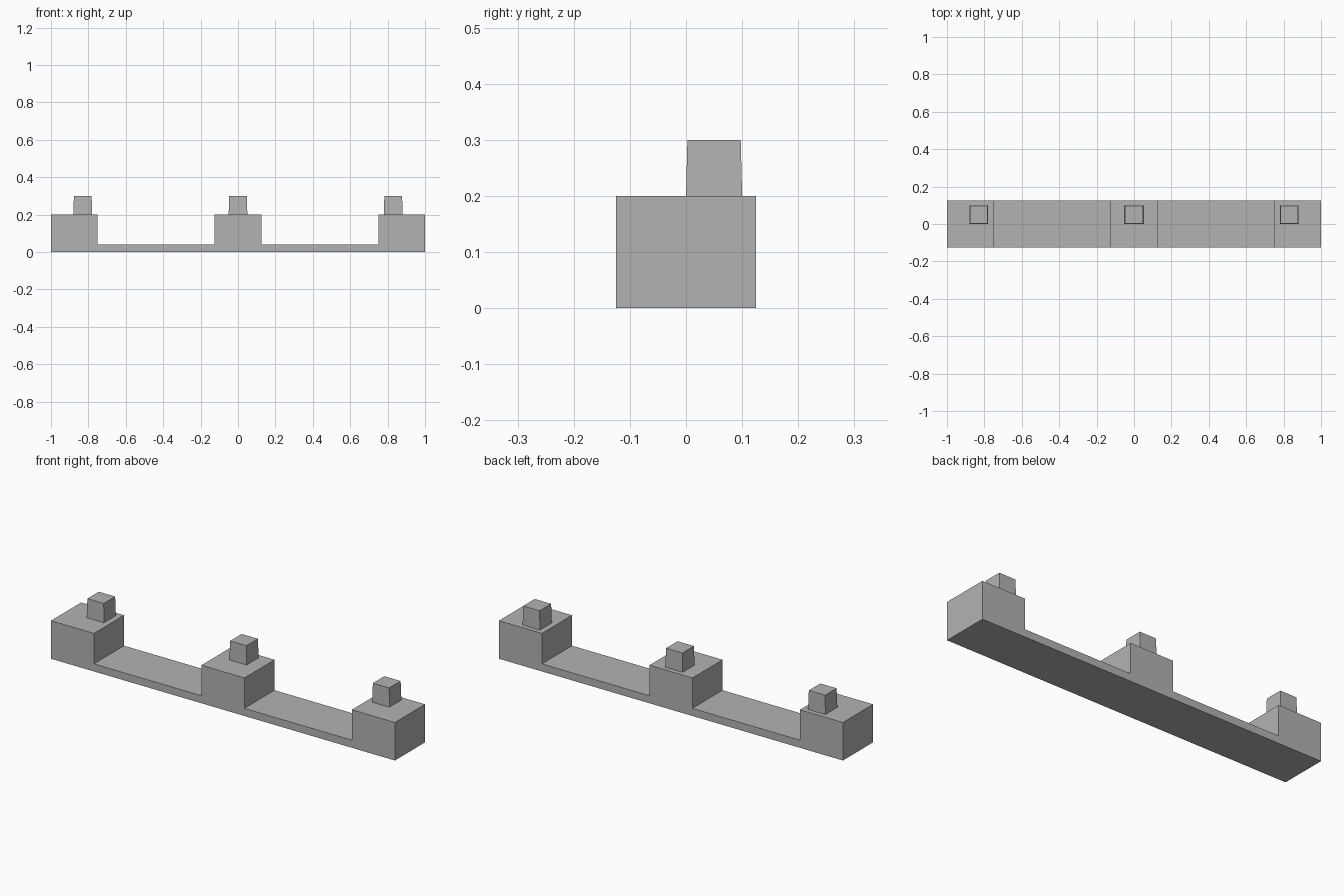
import bpy
import bmesh

cube = bpy.data.objects.get("Cube")
if cube:
    bpy.data.objects.remove(cube)

GREY = (0.45, 0.45, 0.45, 1)
grey = bpy.data.materials.new("plain_grey")
grey.use_nodes = True
grey.diffuse_color = GREY
grey.node_tree.nodes["Principled BSDF"].inputs["Base Color"].default_value = GREY


def add_object(name, bm):
    bmesh.ops.recalc_face_normals(bm, faces=bm.faces)
    mesh = bpy.data.meshes.new(name)
    bm.to_mesh(mesh)
    bm.free()
    mesh.materials.append(grey)
    obj = bpy.data.objects.new(name, mesh)
    bpy.context.collection.objects.link(obj)
    return obj


# Base: thin strip with three raised blocks, one mirrored profile extruded in depth
depth = 0.25
strip_z, block_z = 0.04, 0.2
half = [(0.125, block_z), (0.125, strip_z), (0.75, strip_z),
        (0.75, block_z), (1, block_z), (1, 0)]
profile = half + [(-x, z) for x, z in reversed(half)]
bm = bmesh.new()
face = bm.faces.new([bm.verts.new((x, -depth / 2, z)) for x, z in profile])
extruded = bmesh.ops.extrude_face_region(bm, geom=[face])
back = [v for v in extruded["geom"] if isinstance(v, bmesh.types.BMVert)]
bmesh.ops.translate(bm, verts=back, vec=(0, depth, 0))
add_object("base", bm)


# Pegs: slightly tapered square studs, set back on each block
def add_peg(name, x):
    bm = bmesh.new()
    bmesh.ops.create_cube(bm, size=0.1)
    for v in bm.verts:
        if v.co.z > 0:
            v.co.x *= 0.95
            v.co.y *= 0.95
    add_object(name, bm).location = (x, 0.05, block_z + 0.05)


for name, x in (("right_peg", -0.83), ("middle_peg", 0), ("left_peg", 0.83)):
    add_peg(name, x)
